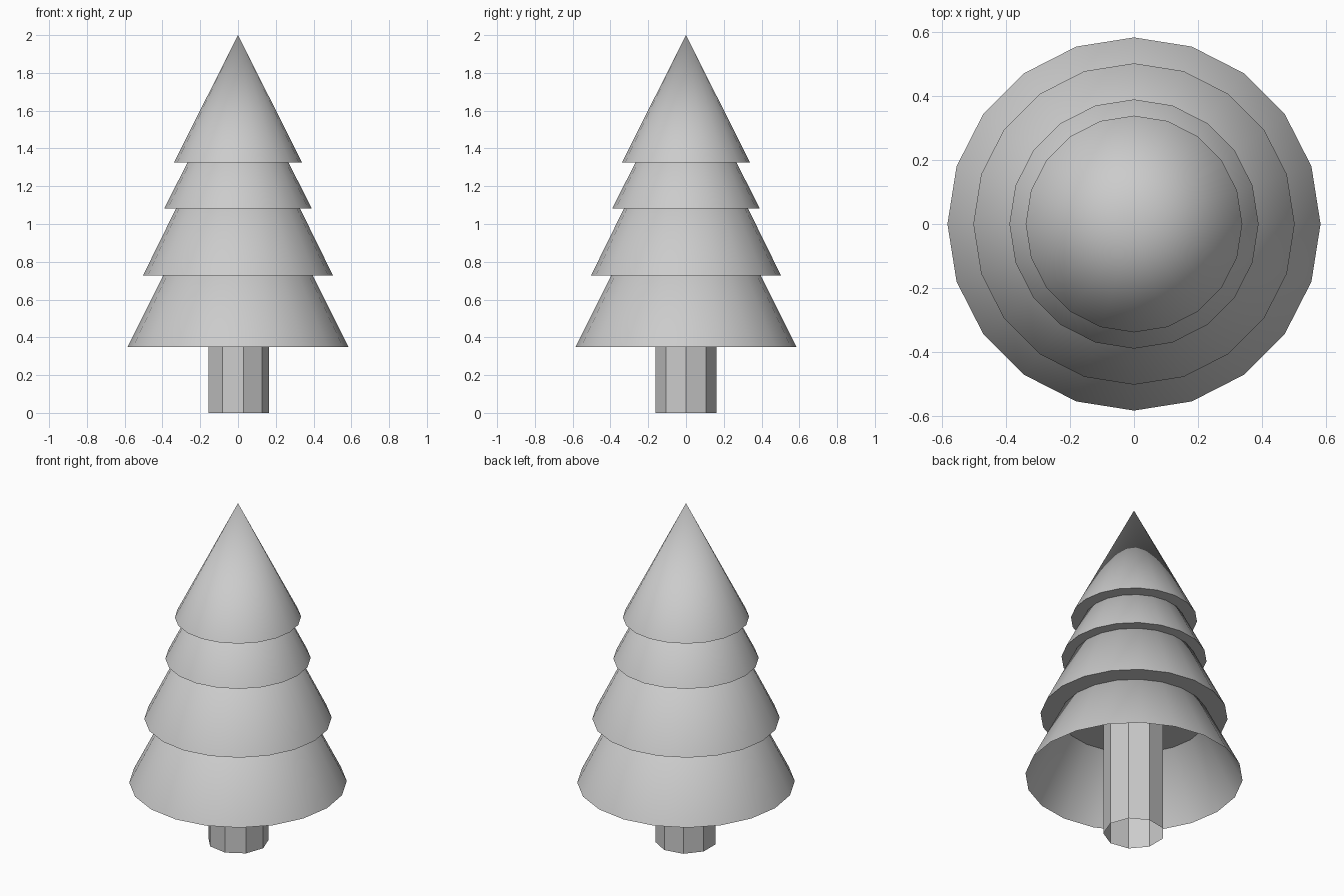
import bpy
import bmesh
import math
from mathutils import Matrix

cube = bpy.data.objects.get("Cube")
if cube:
    bpy.data.objects.remove(cube, do_unlink=True)

grey = bpy.data.materials.new("light_grey")
grey.use_nodes = True
colour = (0.6, 0.6, 0.6, 1)
grey.diffuse_color = colour
grey.node_tree.nodes["Principled BSDF"].inputs["Base Color"].default_value = colour


def add_cone(name, sides, z_low, z_high, r_low, r_high, capped, smooth, turn=0):
    """Upright cone or tube between two heights."""
    bm = bmesh.new()
    place = Matrix.Translation((0, 0, (z_low + z_high) / 2)) @ Matrix.Rotation(turn, 4, 'Z')
    bmesh.ops.create_cone(bm, cap_ends=capped, segments=sides, radius1=r_low,
                          radius2=r_high, depth=z_high - z_low, matrix=place)
    bmesh.ops.remove_doubles(bm, verts=bm.verts, dist=0.0001)
    mesh = bpy.data.meshes.new(name)
    bm.to_mesh(mesh)
    bm.free()
    mesh.materials.append(grey)
    obj = bpy.data.objects.new(name, mesh)
    bpy.context.collection.objects.link(obj)
    if smooth:
        bpy.ops.object.select_all(action='DESELECT')
        obj.select_set(True)
        bpy.context.view_layer.objects.active = obj
        bpy.ops.object.shade_smooth_by_angle(angle=math.radians(40))
    return obj


# Nine-sided open trunk, running up into the foliage
add_cone("trunk", 9, 0, 0.72, 0.165, 0.165, False, False, -math.pi / 2)

# Foliage tiers: base height, tip height, base radius; the lowest is hollow
tiers = {
    "bottom_tier": (0.35, 1.52, 0.584),
    "lower_middle_tier": (0.727, 1.75, 0.503),
    "upper_middle_tier": (1.082, 1.86, 0.39),
    "top_tier": (1.326, 2.0, 0.339),
}
for name, (base, tip, radius) in tiers.items():
    add_cone(name, 20, base, tip, radius, 0, name != "bottom_tier", True)
